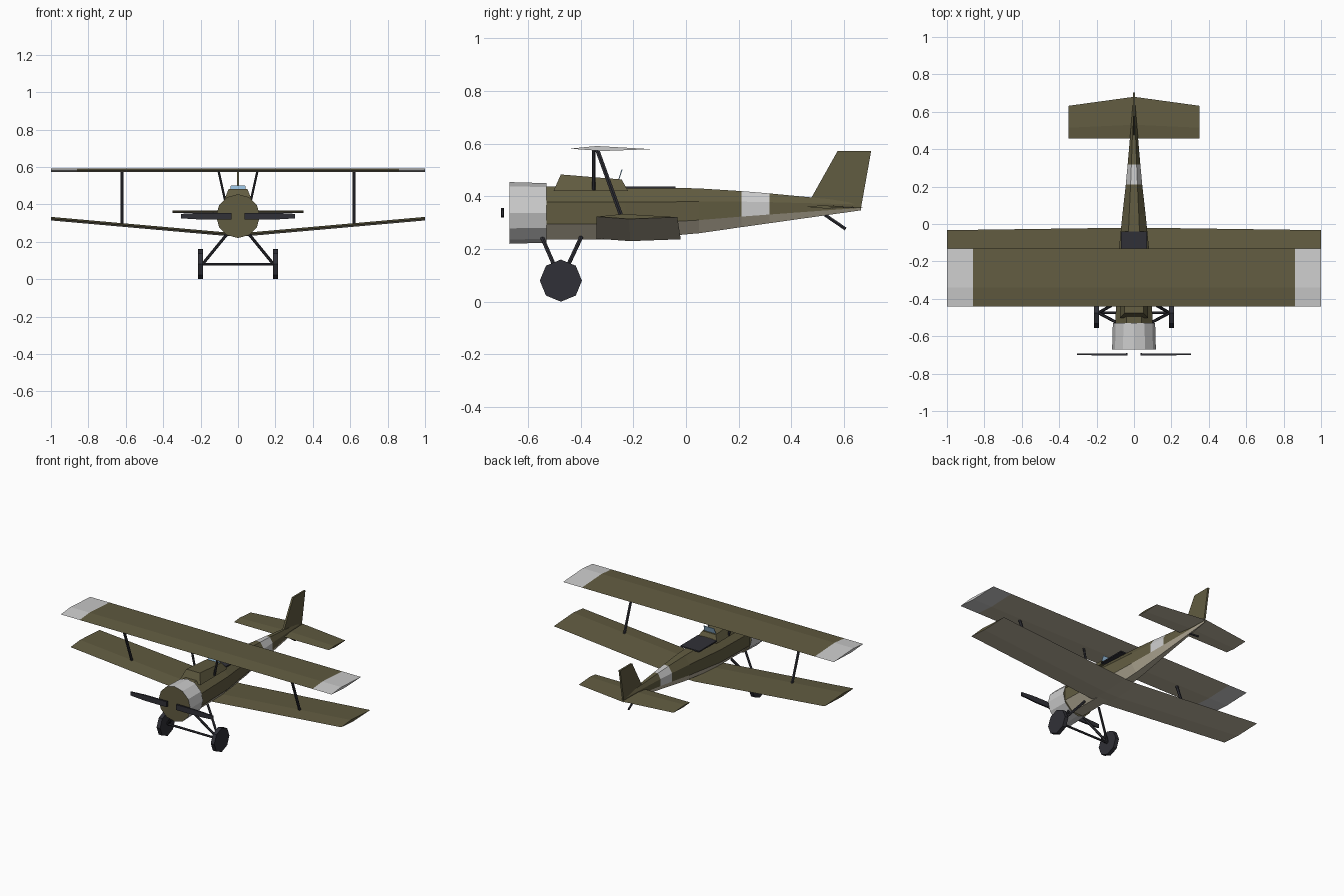
import bpy, bmesh, math
from mathutils import Vector

if "Cube" in bpy.data.objects:
    bpy.data.objects.remove(bpy.data.objects["Cube"])


def material(name, rgb):
    m = bpy.data.materials.new(name)
    m.diffuse_color = (*rgb, 1)
    m.use_nodes = True
    m.node_tree.nodes["Principled BSDF"].inputs["Base Color"].default_value = m.diffuse_color
    return m


OLIVE = material("olive", (0.12, 0.106, 0.052))
CREAM = material("cream_underside", (0.5, 0.45, 0.34))
WHITE = material("white", (0.8, 0.8, 0.8))
DARK = material("dark", (0.03, 0.03, 0.038))
GLASS = material("glass", (0.3, 0.5, 0.7))


def finish(name, bm, mats, pick=None):
    bmesh.ops.recalc_face_normals(bm, faces=bm.faces)
    for f in bm.faces:
        f.material_index = pick(f.calc_center_median(), f.normal) if pick else 0
    me = bpy.data.meshes.new(name)
    bm.to_mesh(me)
    bm.free()
    for m in mats:
        me.materials.append(m)
    ob = bpy.data.objects.new(name, me)
    bpy.context.collection.objects.link(ob)
    return ob


def loft(name, rings, mats, pick=None):
    """Skin a list of equal-length point rings and cap both ends."""
    bm = bmesh.new()
    vs = [[bm.verts.new(p) for p in r] for r in rings]
    n = len(vs[0])
    for a, b in zip(vs, vs[1:]):
        for i in range(n):
            j = (i + 1) % n
            bm.faces.new((a[i], a[j], b[j], b[i]))
    bm.faces.new(vs[0])
    bm.faces.new(vs[-1])
    return finish(name, bm, mats, pick)


def rod(name, a, b, r, sides=6):
    a, b = Vector(a), Vector(b)
    q = (b - a).to_track_quat('Z', 'Y')
    ring = [q @ Vector((r * math.cos(t), r * math.sin(t), 0))
            for t in [2 * math.pi * i / sides for i in range(sides)]]
    return loft(name, [[p + e for p in ring] for e in (a, b)], [DARK])


def airfoil(x, lead, trail, z, up=0.01, down=0.009):
    c = trail - lead
    return [(x, lead, z), (x, lead + 0.33 * c, z + up),
            (x, trail, z - 0.002), (x, lead + 0.4 * c, z - down)]


def underside(c, n):
    return 1 if n.z < -0.3 else 0


# Fuselage: octagonal loft with pale belly and a white band
def octagon(y, w, top, bot):
    zc, h, k = (top + bot) / 2, (top - bot) / 2, 0.414
    return [(w * u, y, zc + h * v) for u, v in
            ((1, k), (k, 1), (-k, 1), (-1, k), (-1, -k), (-k, -1), (k, -1), (1, -k))]


def body_paint(c, n):
    if n.z < -0.3:
        return 1
    return 2 if 0.21 < c.y < 0.316 else 0


loft("fuselage", [octagon(*s) for s in (
    (-0.55, 0.1, 0.4375, 0.237), (-0.23, 0.09, 0.437, 0.235),
    (0.05, 0.062, 0.43, 0.26), (0.21, 0.044, 0.42, 0.283),
    (0.317, 0.034, 0.411, 0.298), (0.665, 0.004, 0.378, 0.347))],
    [OLIVE, CREAM, WHITE], body_paint)

# Engine cowl: twelve-sided drum with olive front
loft("engine_cowl", [[(r * math.sin(i * math.pi / 6), y, 0.337 + r * math.cos(i * math.pi / 6))
                      for i in range(12)] for y, r in ((-0.67, 0.117), (-0.53, 0.113))],
     [WHITE, OLIVE], lambda c, n: 1 if abs(n.y) > 0.9 else 0)

# Decking in front of the cockpit
loft("cockpit_decking", [
    [(-0.075, y0, 0.42), (0.075, y0, 0.42), (0.05, y1, z), (-0.05, y1, z)]
    for y0, y1, z in ((-0.503, -0.475, 0.483), (-0.22, -0.244, 0.464))], [OLIVE])

# Cockpit opening and windscreen
loft("cockpit_opening", [[(-0.07, y, 0.429), (0.07, y, 0.429), (0.07, y, 0.437), (-0.07, y, 0.437)]
                         for y in (-0.225, -0.04)], [DARK])
loft("windscreen", [[(-w, y, z), (w, y, z), (w, y + 0.004, z), (-w, y + 0.004, z)]
                    for w, y, z in ((0.045, -0.26, 0.455), (0.038, -0.245, 0.502))], [GLASS])

# Wings
loft("upper_wing", [airfoil(x, -0.442, -0.13, 0.581) for x in (-1, -0.86, 0.86, 1)],
     [OLIVE, CREAM, WHITE],
     lambda c, n: 2 if abs(c.x) > 0.86 else underside(c, n))
loft("lower_wing", [airfoil(x, -0.339, t, z) for x, t, z in (
    (-1, -0.033, 0.323), (-0.05, -0.02, 0.239), (0.05, -0.02, 0.239), (1, -0.033, 0.323))],
    [OLIVE, CREAM], underside)

# Tail surfaces
loft("tailplane", [airfoil(x, 0.457, t, 0.36, 0.006, 0.006)
                   for x, t in ((-0.35, 0.632), (0, 0.68), (0.35, 0.632))],
     [OLIVE, CREAM], underside)
loft("rudder", [[(x, 0.47, 0.385), (x, 0.479, 0.40), (x, 0.576, 0.573),
                 (x, 0.703, 0.573), (x, 0.665, 0.36)] for x in (-0.006, 0.006)], [OLIVE])
rod("tail_skid", (0, 0.515, 0.338), (0, 0.606, 0.276), 0.007)

# Mirrored parts
for side, s in (("left", -1), ("right", 1)):
    rod(f"{side}_cabane_strut", (s * 0.07, -0.35, 0.425), (s * 0.104, -0.35, 0.579), 0.007)
    rod(f"{side}_wing_strut", (s * 0.62, -0.232, 0.288), (s * 0.62, -0.338, 0.579), 0.009)
    rod(f"{side}_front_gear_leg", (s * 0.055, -0.547, 0.245), (s * 0.19, -0.475, 0.08), 0.008)
    rod(f"{side}_rear_gear_leg", (s * 0.055, -0.398, 0.245), (s * 0.19, -0.475, 0.08), 0.008)
    # Eight-sided wheel
    loft(f"{side}_wheel", [[(s * x, -0.475 + 0.08 * math.sin(i * math.pi / 4),
                             0.08 + 0.08 * math.cos(i * math.pi / 4)) for i in range(8)]
                           for x in (0.187, 0.213)], [DARK])
    # Propeller blade
    loft(f"{side}_propeller_blade", [
        [(s * x, -0.697 - d, 0.337 - h), (s * x, -0.697 + d, 0.337 - h),
         (s * x, -0.697 + d, 0.337 + h), (s * x, -0.697 - d, 0.337 + h)]
        for x, d, h in ((0.035, 0.006, 0.018), (0.2, 0.005, 0.018), (0.305, 0.004, 0.012))], [DARK])
rod("axle", (-0.2, -0.475, 0.08), (0.2, -0.475, 0.08), 0.007)
